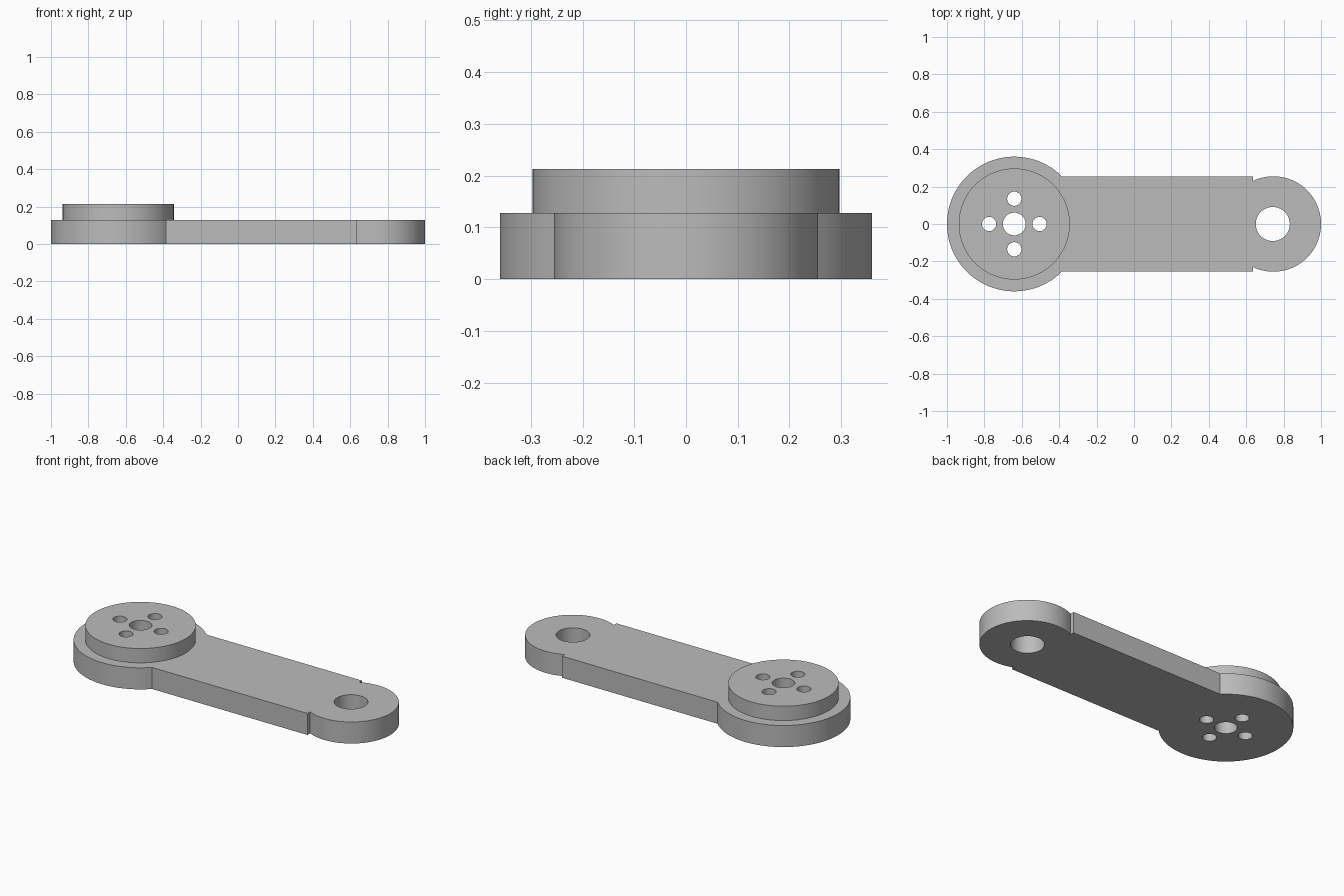
import bpy
import bmesh
from math import asin, cos, sin, pi, sqrt, radians

cube = bpy.data.objects.get("Cube")
if cube:
    bpy.data.objects.remove(cube, do_unlink=True)

PLATE_TOP, HUB_TOP = 0.128, 0.213
HUB_X, HUB_R, BOSS_R = -0.64, 0.36, 0.297
TIP_X, TIP_R = 0.745, 0.255
ARM_HALF, ARM_END = 0.255, 0.635

grey = bpy.data.materials.new("light grey metal")
grey.use_nodes = True
colour = (0.5, 0.5, 0.5, 1)
grey.diffuse_color = colour
grey.node_tree.nodes["Principled BSDF"].inputs["Base Color"].default_value = colour


def arc(cx, r, start, end, steps):
    return [(cx + r * cos(start + (end - start) * i / steps),
             r * sin(start + (end - start) * i / steps)) for i in range(steps + 1)]


def prism(name, outline, bottom, top):
    """Extrude a flat outline upwards into a solid."""
    bm = bmesh.new()
    face = bm.faces.new([bm.verts.new((x, y, bottom)) for x, y in outline])
    grown = bmesh.ops.extrude_face_region(bm, geom=[face])
    verts = [v for v in grown["geom"] if isinstance(v, bmesh.types.BMVert)]
    bmesh.ops.translate(bm, verts=verts, vec=(0, 0, top - bottom))
    bmesh.ops.recalc_face_normals(bm, faces=bm.faces)
    mesh = bpy.data.meshes.new(name)
    bm.to_mesh(mesh)
    bm.free()
    mesh.materials.append(grey)
    obj = bpy.data.objects.new(name, mesh)
    bpy.context.collection.objects.link(obj)
    return obj


def disc(name, x, y, r, bottom, top, steps=64):
    outline = [(px, py + y) for px, py in arc(x, r, 0, 2 * pi, steps)[:-1]]
    return prism(name, outline, bottom, top)


def combine(target, tool, operation):
    mod = target.modifiers.new(operation, "BOOLEAN")
    mod.operation, mod.solver, mod.object = operation, "EXACT", tool
    bpy.context.view_layer.objects.active = target
    bpy.ops.object.modifier_apply(modifier=mod.name)
    bpy.data.objects.remove(tool, do_unlink=True)


# Link plate: large round end, straight arm, notched round tip
a = asin(ARM_HALF / HUB_R)
b = pi - asin(sqrt(TIP_R ** 2 - (TIP_X - ARM_END) ** 2) / TIP_R)
outline = arc(HUB_X, HUB_R, a, 2 * pi - a, 80)
outline += [(ARM_END, -ARM_HALF)]
outline += arc(TIP_X, TIP_R, -b, b, 72)
outline += [(ARM_END, ARM_HALF)]
link = prism("link_arm", outline, 0, PLATE_TOP)

# Raised round boss
combine(link, disc("boss", HUB_X, 0, BOSS_R, PLATE_TOP / 2, HUB_TOP, 96), "UNION")

# Through holes: tip, hub centre and four bolt holes
holes = [(TIP_X - 0.003, 0, 0.091), (HUB_X, 0, 0.061)]
holes += [(HUB_X + 0.135 * cos(i * pi / 2), 0.135 * sin(i * pi / 2), 0.038) for i in range(4)]
for x, y, r in holes:
    combine(link, disc("hole_cutter", x, y, r, -0.1, 0.4), "DIFFERENCE")

bpy.ops.object.select_all(action="DESELECT")
link.select_set(True)
bpy.context.view_layer.objects.active = link
bpy.ops.object.shade_smooth_by_angle(angle=radians(30))
